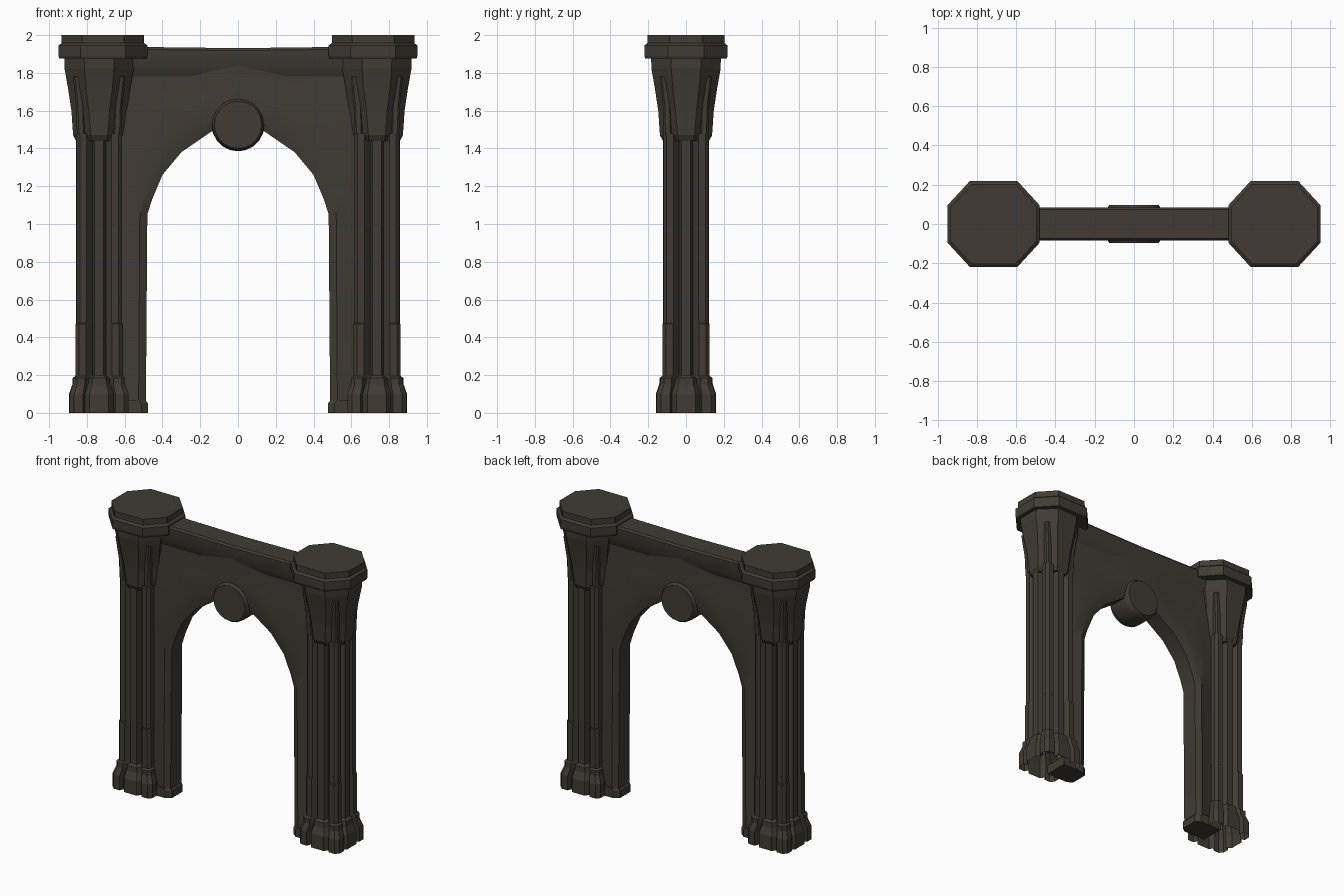
import bpy, bmesh, math

if "Cube" in bpy.data.objects:
    bpy.data.objects.remove(bpy.data.objects["Cube"])

stone = bpy.data.materials.new("dark_stone")
stone.diffuse_color = (0.052, 0.044, 0.035, 1)
stone.use_nodes = True
stone.node_tree.nodes["Principled BSDF"].inputs["Base Color"].default_value = stone.diffuse_color


def skin(name, rows, ring=True, caps=(True, True), smooth=None):
    """Skin a list of equally long point rows into one object."""
    bm = bmesh.new()
    vs = [[bm.verts.new(p) for p in row] for row in rows]
    n = len(rows[0])
    for a, b in zip(vs, vs[1:]):
        for i in range(n if ring else n - 1):
            j = (i + 1) % n
            bm.faces.new((a[i], a[j], b[j], b[i]))
    if caps[0]:
        bm.faces.new(vs[0][::-1])
    if caps[1]:
        bm.faces.new(vs[-1])
    bmesh.ops.recalc_face_normals(bm, faces=bm.faces)
    me = bpy.data.meshes.new(name)
    bm.to_mesh(me)
    bm.free()
    me.materials.append(stone)
    if smooth:
        me.shade_smooth()
        me.set_sharp_from_angle(angle=math.radians(smooth))
    ob = bpy.data.objects.new(name, me)
    bpy.context.collection.objects.link(ob)
    return ob


def cluster(cx, z, c, r, w, v):
    """Clustered pier section: corner lobes c, side ribs r wide w, recess v."""
    q = [(r, -w), (r, w), (v, w * 1.5), (c, .55 * c), (c, .85 * c),
         (.85 * c, c), (.55 * c, c), (w * 1.5, v)]
    pts = []
    for k in range(4):
        for x, y in q:
            for _ in range(k):
                x, y = -y, x
            pts.append((cx + x, y, z))
    return pts


def octagon(cx, z, hx, hy, fx, fy):
    return [(cx + x, y, z) for x, y in
            ((hx, -fy), (hx, fy), (fx, hy), (-fx, hy),
             (-hx, fy), (-hx, -fy), (-fx, -hy), (fx, -hy))]


for side, s in (("left", -1), ("right", 1)):
    cx = s * 0.735
    # clustered shaft and its stepped base
    skin(side + "_shaft", [cluster(cx, z, c, .122, .024, .085) for z, c in
                           ((.15, .125), (.47, .125), (.475, .12), (1.48, .12))],
         caps=(False, False))
    skin(side + "_base", [cluster(cx, z, c, r, w, v) for z, c, r, w, v in
                          ((0, .156, .16, .05, .125), (.10, .156, .16, .05, .125),
                           (.15, .138, .142, .04, .11), (.185, .138, .14, .036, .11),
                           (.20, .118, .12, .024, .085))], caps=(False, False))
    # flared capital
    skin(side + "_capital", [octagon(cx, z, r, r, f, f) for z, r, f in
                             ((1.44, .122, .04), (1.47, .138, .045), (1.60, .147, .055),
                              (1.72, .165, .07), (1.82, .183, .078), (1.89, .185, .08))])
    # upright slats on the capital's diagonals
    for sx in (-1, 1):
        for sy in (-1, 1):
            rows = []
            for z, d in ((1.45, .108), (1.48, .118), (1.62, .122), (1.78, .138)):
                rows.append([(cx + sx * x, sy * y, z) for x, y in
                             ((d - .06, d - .03), (d - .03, d - .06), (d, d - .035),
                              (d, d - .01), (d - .01, d), (d - .035, d))])
            skin(side + "_capital_slat", rows)
    # octagonal cap slab
    skin(side + "_cap", [octagon(s * .715, z, .235 * k, .22 * k, .12 * k, .095 * k)
                         for z, k in ((1.875, .98), (1.89, 1), (1.945, 1),
                                      (1.958, .93), (2.0, .93))])
    # plinth under the jamb
    skin(side + "_jamb_plinth", [[(s * x, y, z) for x, y in
                                  ((e, -.06), (e + .035, -.085), (.68, -.085),
                                   (.68, .085), (e + .035, .085), (e, .06))]
                                 for z, e in ((0, .477), (.05, .477), (.065, .488))])

# arch wall: opening point and matching outer point
half = [((.488, 0), (.68, 0)), ((.48, 1.05), (.68, 1.05)), ((.455, 1.13), (.68, 1.2)),
        ((.40, 1.26), (.68, 1.45)), ((.30, 1.38), (.66, 1.78)), ((.14, 1.49), (.26, 1.78))]
path = [((-a[0], a[1]), (-b[0], b[1])) for a, b in half]
path += [((0, 1.55), (0, 1.84))] + half[::-1]
rows = []
for a, b in path:
    peak = a[0] == 0
    depths = ((0, .06), (.2, .08), (.55, .08 if peak else .062), (1, .083 if peak else .055))
    sect = [(a[0] + (b[0] - a[0]) * t, y, a[1] + (b[1] - a[1]) * t) for t, y in depths]
    rows.append([(x, -y, z) for x, y, z in sect[::-1]] + sect)
skin("arch_wall", rows, ring=False, caps=(False, False), smooth=35)

# top band over the arch, dipping slightly at mid span
prof = ((.055, 1.78), (.083, 1.84), (.085, 1.92), (.075, 1.933))
skin("top_band", [[(x, -y, z + (d if z > 1.9 else 0)) for y, z in prof] +
                  [(x, y, z + (d if z > 1.9 else 0)) for y, z in prof[::-1]]
                  for x, d in ((-.66, .006), (0, -.002), (.66, .006))], smooth=30)

# round boss at the arch point
N = 20
skin("keystone_boss", [[(r * math.cos(2 * math.pi * i / N), y,
                         1.525 + r * math.sin(2 * math.pi * i / N)) for i in range(N)]
                       for y, r in ((-.098, .125), (-.08, .137), (-.04, .14), (.04, .14),
                                    (.08, .137), (.098, .125))], smooth=30)
